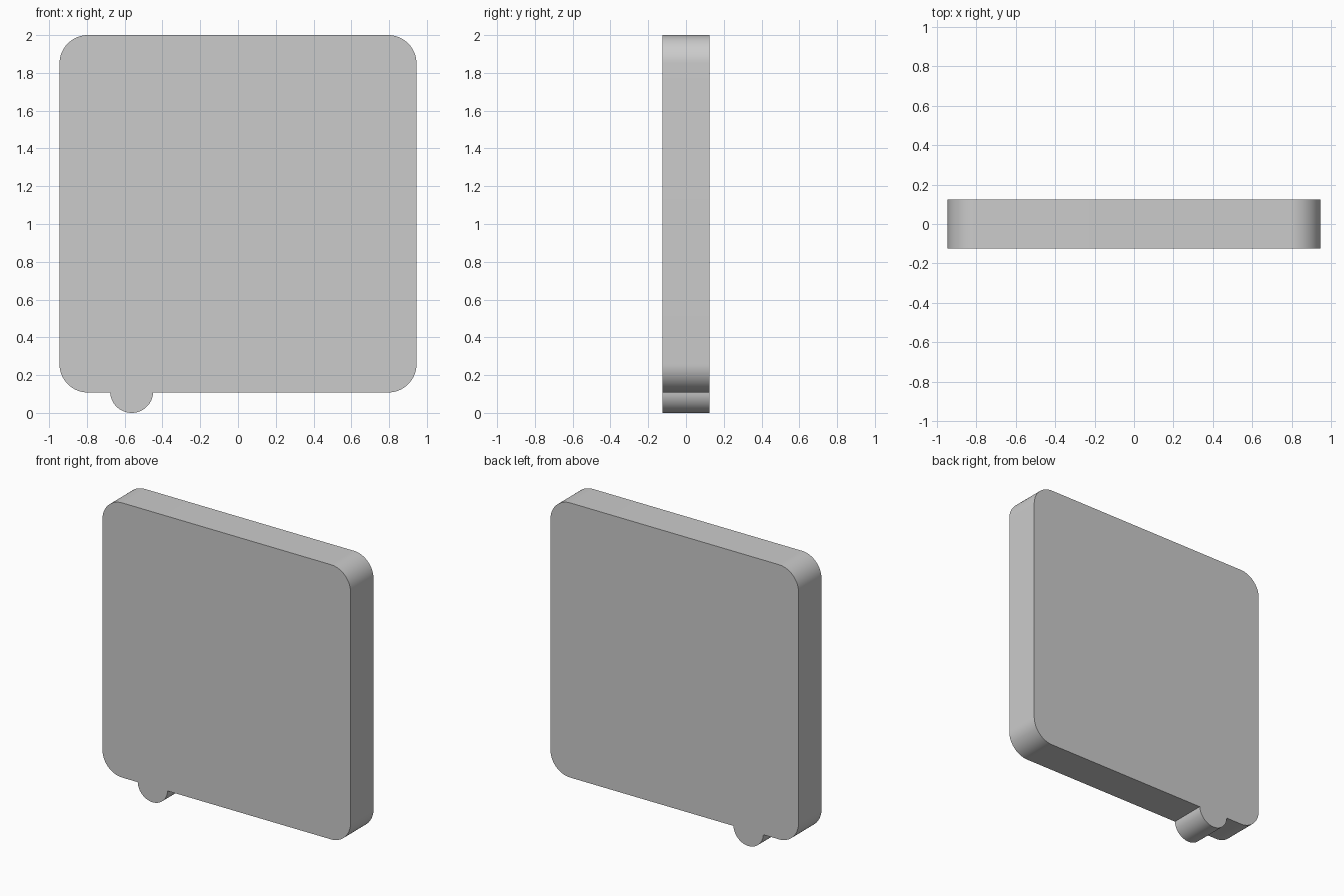
import bpy, bmesh
from math import sin, cos, radians, asin, degrees

if "Cube" in bpy.data.objects:
    bpy.data.objects.remove(bpy.data.objects["Cube"])

HALF, BOTTOM, TOP, R = 0.945, 0.108, 2.0, 0.15
BUMP_X, BUMP_R, DEPTH = -0.563, 0.114, 0.25


def arc(cx, cz, r, a0, a1, n):
    """Points (x, z) along an arc, angles in degrees."""
    angles = [radians(a0 + (a1 - a0) * i / n) for i in range(n + 1)]
    return [(cx + r * cos(a), cz + r * sin(a)) for a in angles]


# Outline, counter-clockwise: bump on the lower edge, then four round corners
dip = degrees(asin((BUMP_R - BOTTOM) / BUMP_R))
outline = arc(BUMP_X, BUMP_R, BUMP_R, 180 + dip, 360 - dip, 32)
for sx, top, start in ((1, False, 270), (1, True, 0), (-1, True, 90), (-1, False, 180)):
    cz = TOP - R if top else BOTTOM + R
    outline += arc(sx * (HALF - R), cz, R, start, start + 90, 20)

# Panel: extrude the outline through its thickness
bm = bmesh.new()
face = bm.faces.new([bm.verts.new((x, -DEPTH / 2, z)) for x, z in outline])
ext = bmesh.ops.extrude_face_region(bm, geom=[face], use_keep_orig=True)
verts = [g for g in ext["geom"] if isinstance(g, bmesh.types.BMVert)]
bmesh.ops.translate(bm, verts=verts, vec=(0, DEPTH, 0))
bmesh.ops.recalc_face_normals(bm, faces=bm.faces[:])
mesh = bpy.data.meshes.new("rounded_panel")
bm.to_mesh(mesh)
bm.free()
panel = bpy.data.objects.new("rounded_panel", mesh)
bpy.context.collection.objects.link(panel)

# Smooth the round edges, keep the rims sharp
bpy.context.view_layer.objects.active = panel
panel.select_set(True)
bpy.ops.object.shade_smooth_by_angle(angle=radians(30))
